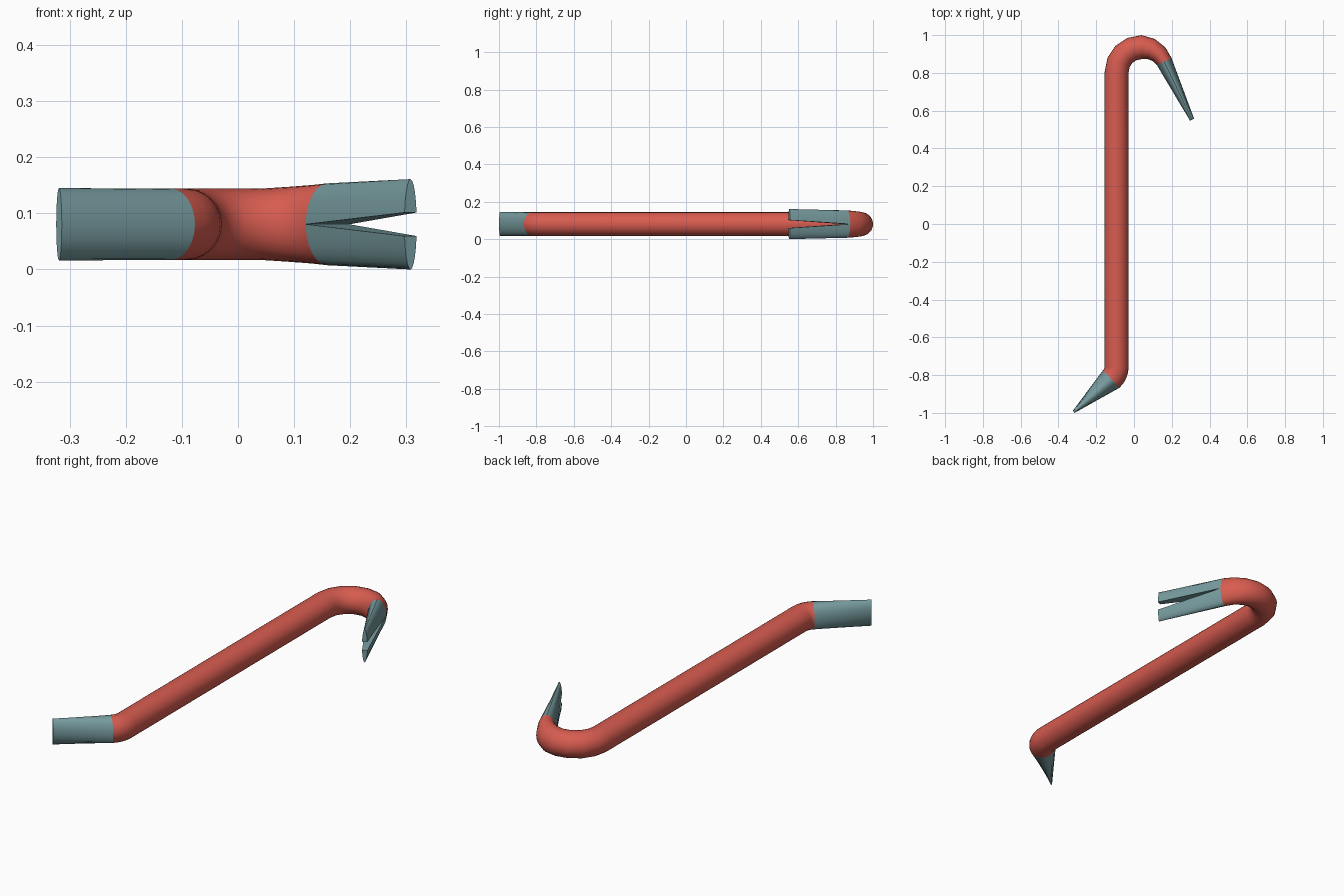
import bpy, bmesh
from math import radians, sin, cos, pi
from mathutils import Vector

if "Cube" in bpy.data.objects:
    bpy.data.objects.remove(bpy.data.objects["Cube"])

ZC = 0.0805      # height of the bar's centre line
R = 0.0635       # bar radius
SIDES = 24


def material(name, rgb):
    m = bpy.data.materials.new(name)
    m.diffuse_color = (*rgb, 1)
    m.use_nodes = True
    m.node_tree.nodes["Principled BSDF"].inputs["Base Color"].default_value = m.diffuse_color
    return m


RED = material("red paint", (0.68, 0.107, 0.08))
STEEL = material("bare steel", (0.185, 0.33, 0.345))


def loft(stations):
    """Elliptical sections: (x, y, angle of in-plane width axis, half width, half height)."""
    bm = bmesh.new()
    rings = []
    for x, y, a, w, h in stations:
        ring = []
        for i in range(SIDES):
            t = 2 * pi * i / SIDES
            d = w * cos(t)
            ring.append(bm.verts.new((x + d * cos(a), y + d * sin(a), ZC + h * sin(t))))
        rings.append(ring)
    for r0, r1 in zip(rings, rings[1:]):
        for i in range(SIDES):
            j = (i + 1) % SIDES
            bm.faces.new((r0[i], r0[j], r1[j], r1[i]))
    bm.faces.new(rings[0])
    bm.faces.new(rings[-1])
    return bm


def finish(bm, name, mat):
    bmesh.ops.recalc_face_normals(bm, faces=bm.faces[:])
    me = bpy.data.meshes.new(name)
    bm.to_mesh(me)
    bm.free()
    me.materials.append(mat)
    ob = bpy.data.objects.new(name, me)
    bpy.context.collection.objects.link(ob)
    bpy.ops.object.select_all(action='DESELECT')
    ob.select_set(True)
    bpy.context.view_layer.objects.active = ob
    bpy.ops.object.shade_smooth_by_angle(angle=radians(30))
    return ob


# Red bar: lower bend, straight shaft, tapering hook
bar = []
bx, by, br = -0.180, -0.756, 0.088
for i in range(5):
    a = radians(-47 + 47 * i / 4)
    bar.append((bx + br * cos(a), by + br * sin(a), a, R, R))
hx, hy, hr = 0.040, 0.8045, 0.132
for deg in (180, 157.5, 135, 112.5, 90, 68, 46, 25):
    a = radians(deg)
    k = max(0, (90 - deg) / 65)
    # width axis is flipped by pi so the rings line up with the shaft
    bar.append((hx + hr * cos(a), hy + hr * sin(a), a - pi,
                R - 0.0205 * k, R + 0.0095 * k))
hook_end, bend_end = bar[-1], bar[0]
finish(loft(bar), "red_bar", RED)

# Chisel: round root flattened to a thin edge
edge_axis = radians(-48.5)
finish(loft([bend_end, (-0.319, -0.994, edge_axis, 0.0075, R + 0.001)]), "chisel_end", STEEL)

# Claw: flattened taper, split by a V notch into two mirrored prongs
tip = (0.3075, 0.552, radians(27) - pi, 0.0125, 0.0805)
root = Vector((hook_end[0], hook_end[1], ZC))
for name, s in (("upper_claw_prong", 1), ("lower_claw_prong", -1)):
    bm = loft([hook_end, tip])
    across = Vector((cos(radians(26)), sin(radians(26)), 0))
    slope = Vector((tip[0], tip[1], ZC + s * 0.021)) - root
    normal = across.cross(slope).normalized()
    if normal.z * s < 0:
        normal = -normal
    cut = bmesh.ops.bisect_plane(bm, geom=bm.verts[:] + bm.edges[:] + bm.faces[:],
                                 plane_co=root, plane_no=normal, clear_inner=True)
    bmesh.ops.holes_fill(bm, edges=[e for e in bm.edges if e.is_boundary], sides=0)
    finish(bm, name, STEEL)
